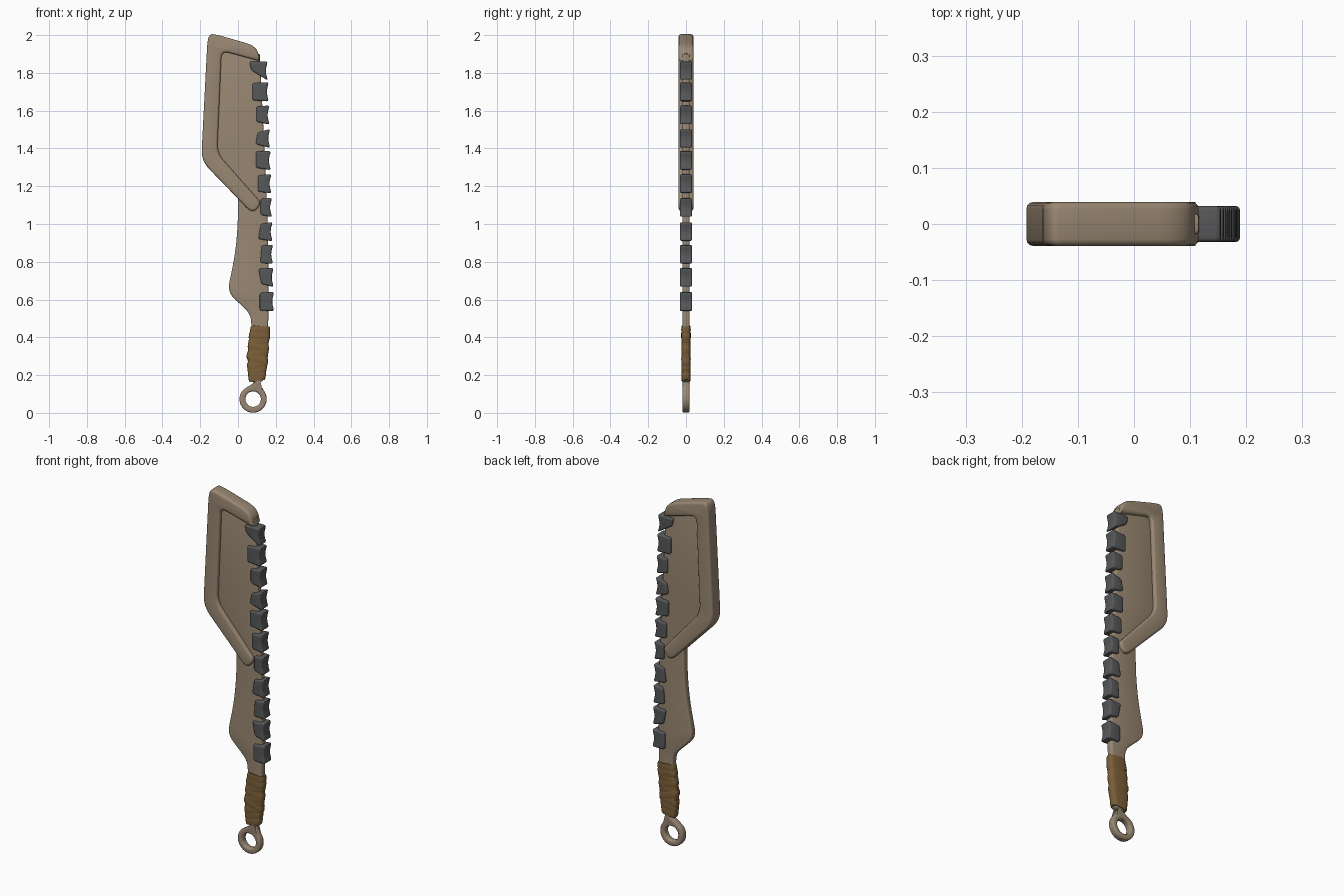
import bpy, bmesh, math, random
from mathutils import Vector

if "Cube" in bpy.data.objects:
    bpy.data.objects.remove(bpy.data.objects["Cube"])

random.seed(4)


def material(name, rgb):
    m = bpy.data.materials.new(name)
    m.diffuse_color = (*rgb, 1)
    m.use_nodes = True
    m.node_tree.nodes["Principled BSDF"].inputs["Base Color"].default_value = m.diffuse_color
    return m


BONE = material("bone", (0.32, 0.245, 0.17))
STONE = material("stone", (0.095, 0.097, 0.10))
LEATHER = material("leather", (0.20, 0.115, 0.04))


def rounded(corners, steps=6):
    """Closed outline from (x, z, corner size) with softened corners."""
    out, n = [], len(corners)
    for i, (x, z, r) in enumerate(corners):
        p = Vector((x, z))
        if r == 0:
            out.append(p)
            continue
        a = Vector(corners[i - 1][:2]) - p
        b = Vector(corners[(i + 1) % n][:2]) - p
        s = p + a.normalized() * min(r, a.length * 0.48)
        e = p + b.normalized() * min(r, b.length * 0.48)
        for k in range(steps + 1):
            t = k / steps
            out.append(s * (1 - t) ** 2 + p * 2 * t * (1 - t) + e * t * t)
    return out


def circle(cx, cz, r, a0, a1, n):
    return [Vector((cx + r * math.cos(math.radians(a0 + (a1 - a0) * i / n)),
                    cz + r * math.sin(math.radians(a0 + (a1 - a0) * i / n))))
            for i in range(n + 1)]


def finish(ob, mat, angle=35):
    bm = bmesh.new()
    bm.from_mesh(ob.data)
    bmesh.ops.remove_doubles(bm, verts=bm.verts, dist=0.0004)
    bmesh.ops.recalc_face_normals(bm, faces=bm.faces)
    bm.to_mesh(ob.data)
    bm.free()
    ob.data.materials.clear()
    ob.data.materials.append(mat)
    bpy.ops.object.select_all(action='DESELECT')
    ob.select_set(True)
    bpy.context.view_layer.objects.active = ob
    bpy.ops.object.shade_smooth_by_angle(angle=math.radians(angle))


def slab(name, outlines, half, bevel, mat):
    """Front-facing plate with rounded rims; extra outlines become holes."""
    cu = bpy.data.curves.new(name, 'CURVE')
    cu.dimensions, cu.fill_mode = '2D', 'BOTH'
    cu.extrude, cu.bevel_depth = half - bevel, bevel
    cu.bevel_resolution, cu.offset = 2, -bevel
    for pts in outlines:
        sp = cu.splines.new('POLY')
        sp.points.add(len(pts) - 1)
        for q, p in zip(sp.points, pts):
            q.co = (p.x, p.y, 0, 1)
        sp.use_cyclic_u = True
    ob = bpy.data.objects.new(name, cu)
    bpy.context.collection.objects.link(ob)
    ob.rotation_euler.x = math.pi / 2
    bpy.ops.object.select_all(action='DESELECT')
    ob.select_set(True)
    bpy.context.view_layer.objects.active = ob
    bpy.ops.object.convert(target='MESH')
    ob = bpy.context.object
    bpy.ops.object.transform_apply(rotation=True)
    finish(ob, mat)
    return ob


# Blade plate, handle core and hanging ring in one outline
blade = [(0.14, 0.165, 0.03), (0.15, 0.3, 0.03), (0.162, 0.5, 0.1), (0.162, 0.9, 0.2),
         (0.145, 1.3, 0.2), (0.115, 1.9, 0), (-0.09, 1.94, 0), (-0.14, 1.4, 0),
         (0.0, 1.2, 0), (0.0, 1.0, 0.1), (-0.015, 0.84, 0.08), (-0.056, 0.64, 0.05),
         (0.065, 0.525, 0.04), (0.072, 0.46, 0.03), (0.06, 0.3, 0.05), (0.058, 0.16, 0.03)]
ring = circle(0.08, 0.073, 0.072, 135, 390, 40)
hole = circle(0.08, 0.073, 0.041, 0, 348.75, 31)
slab("blade_and_handle", [rounded(blade) + ring, hole], 0.019, 0.009, BONE)

# Thick raised frame around the upper blade
frame = [(-0.16, 2.008, 0.07), (-0.11, 2.002, 0.04), (0.098, 1.942, 0.06), (0.117, 1.862, 0.012),
         (-0.087, 1.917, 0.04), (-0.11, 1.375, 0.05), (0.125, 1.11, 0.03),
         (0.078, 1.053, 0.05), (-0.195, 1.335, 0.06)]
slab("blade_frame", [rounded(frame)], 0.039, 0.012, BONE)

# Stone teeth: centre z, left x (top, bottom), left z offset (top, bottom)
teeth = [(1.81, 0.06, 0.07, 0.05, 0.005), (1.70, 0.077, 0.077, 0.046, -0.046),
         (1.577, 0.098, 0.098, 0.045, -0.036), (1.453, 0.104, 0.093, 0.03, -0.03),
         (1.336, 0.094, 0.094, 0.048, -0.038), (1.214, 0.105, 0.105, 0.043, -0.043),
         (1.087, 0.12, 0.12, 0.047, -0.038), (0.96, 0.12, 0.108, 0.04, -0.04),
         (0.84, 0.125, 0.118, 0.046, -0.046), (0.717, 0.108, 0.124, 0.046, -0.034),
         (0.59, 0.115, 0.115, 0.045, -0.048)]
for i, (z, xt, xb, dt, db) in enumerate(teeth):
    xr = 0.158 + 0.034 * (i / 10) ** 0.8
    prof = [(xt, z + dt, 0.012), (xr, z + 0.051, 0.014), (xr - 0.014, z, 0.03),
            (xr, z - 0.051, 0.014), (xb, z + db, 0.012)]
    slab(f"tooth_{i + 1}", [rounded(prof, 4)], 0.032, 0.008, STONE)


# Leather grip: overlapping tilted bands following the handle's swell
def grip(z):
    t = max(0, min(1, (z - 0.165) / 0.3))
    return 0.1 + 0.02 * t * t, 0.043 + 0.006 * t + 0.011 * math.sin(math.pi * t)


def band(name, z0, z1, tilt0, tilt1, swell):
    bm, rings, n = bmesh.new(), [], 28
    for f, s in ((0, 0.86), (0, 0.96), (0.15, 1), (0.5, 1.01), (0.85, 1), (1, 0.96), (1, 0.86)):
        zc, tilt = z0 + (z1 - z0) * f, tilt0 + (tilt1 - tilt0) * f
        loop = []
        for k in range(n):
            a = math.tau * k / n
            c, d = math.cos(a), math.sin(a)
            u = math.copysign(abs(c) ** 0.6, c)
            z = zc + tilt * 0.055 * u
            cx, hw = grip(z)
            loop.append(bm.verts.new((cx + hw * u * s * swell,
                                      0.0245 * math.copysign(abs(d) ** 0.55, d) * s * swell, z)))
        rings.append(loop)
    for a, b in zip(rings, rings[1:]):
        for k in range(n):
            bm.faces.new((a[k], a[(k + 1) % n], b[(k + 1) % n], b[k]))
    bm.faces.new(rings[0])
    bm.faces.new(rings[-1])
    me = bpy.data.meshes.new(name)
    bm.to_mesh(me)
    bm.free()
    ob = bpy.data.objects.new(name, me)
    bpy.context.collection.objects.link(ob)
    finish(ob, LEATHER, 40)


band("grip_sleeve", 0.17, 0.46, 0.1, -0.1, 0.95)
tilts = [0.1, 0.3, 0.22, -0.35, 0.3, -0.3, 0.2, -0.08, -0.05]
for i, t in enumerate(tilts):
    z = 0.172 + i * 0.0312
    band(f"grip_band_{i + 1}", z, z + 0.038, t, t * random.uniform(0.5, 0.9),
         random.uniform(0.97, 1.03))
